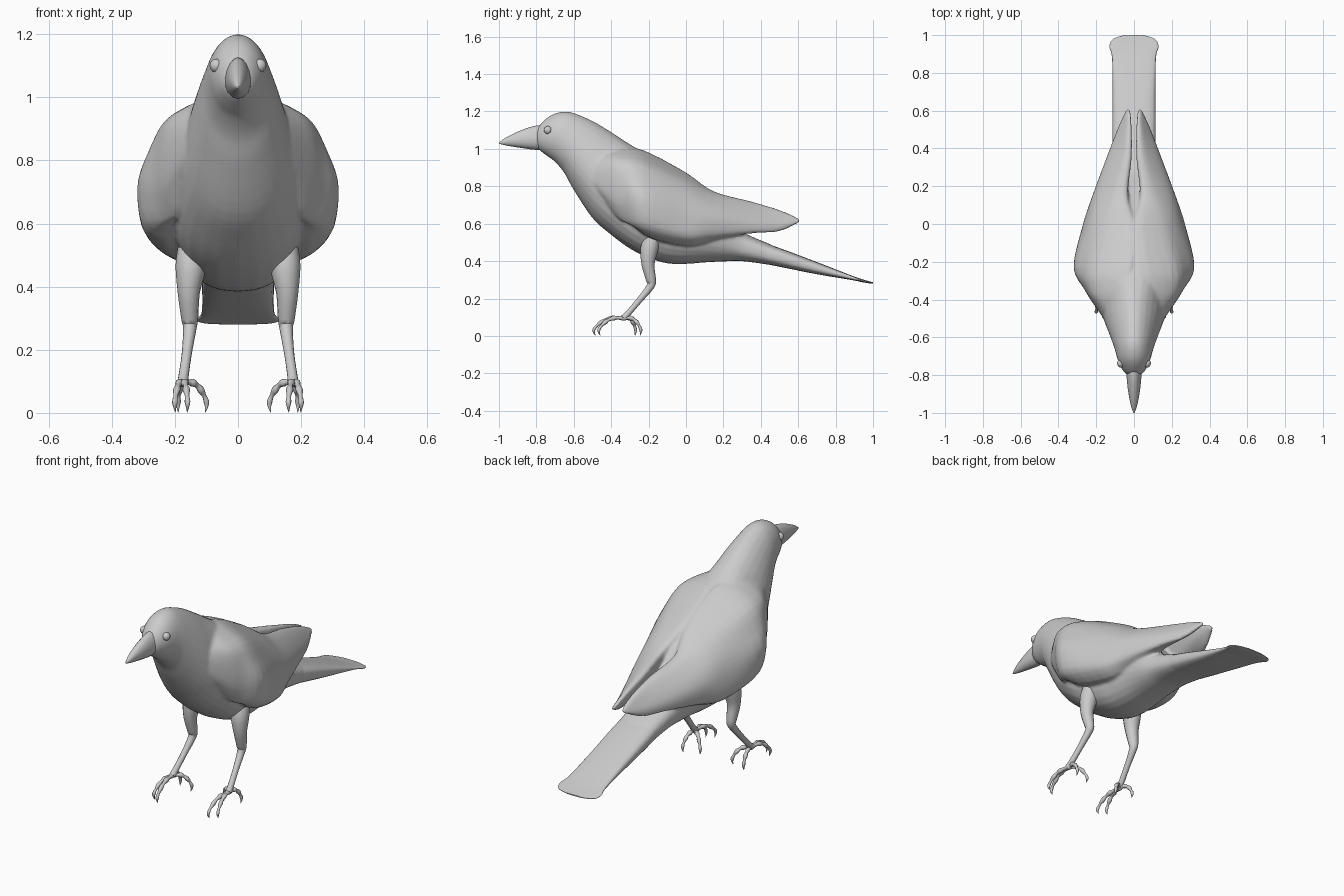
import bpy, bmesh, math
from mathutils import Vector

if "Cube" in bpy.data.objects:
    bpy.data.objects.remove(bpy.data.objects["Cube"])

grey = bpy.data.materials.new("plumage_grey")
grey.diffuse_color = (0.6, 0.6, 0.6, 1)
grey.use_nodes = True
grey.node_tree.nodes["Principled BSDF"].inputs["Base Color"].default_value = grey.diffuse_color


def spline(pts, steps, closed=False):
    """Catmull-Rom through tuples of any size."""
    n, out = len(pts), []
    for i in range(n if closed else n - 1):
        p = [pts[(i + k) % n] if closed else pts[min(max(i + k, 0), n - 1)]
             for k in (-1, 0, 1, 2)]
        for s in range(steps):
            t = s / steps
            out.append(tuple(
                0.5 * (2 * b + (c - a) * t + (2 * a - 5 * b + 4 * c - d) * t * t
                       + (3 * b - a - 3 * c + d) * t ** 3)
                for a, b, c, d in zip(*p)))
    return out if closed else out + [tuple(pts[-1])]


def finish(name, bm, mirror=False):
    bmesh.ops.recalc_face_normals(bm, faces=bm.faces[:])
    me = bpy.data.meshes.new(name)
    bm.to_mesh(me)
    bm.free()
    me.materials.append(grey)
    me.polygons.foreach_set("use_smooth", [True] * len(me.polygons))
    me.set_sharp_from_angle(angle=math.radians(50))
    ob = bpy.data.objects.new(name, me)
    bpy.context.collection.objects.link(ob)
    if mirror:
        mod = ob.modifiers.new("mirror", 'MIRROR')
        mod.use_mirror_merge = False
    return ob


def loft(bm, rings):
    """Skin a row of equal-sized rings and cap both ends."""
    rows = [[bm.verts.new(p) for p in r] for r in rings]
    n = len(rows[0])
    for a, b in zip(rows, rows[1:]):
        for i in range(n):
            j = (i + 1) % n
            bm.faces.new((a[i], a[j], b[j], b[i]))
    bm.faces.new(rows[0])
    bm.faces.new(rows[-1][::-1])


def oval_loft(bm, sections, n=28, steps=4):
    """Sections are (y, top z, bottom z, half width, squareness, upward taper)."""
    rings = []
    for y, top, bot, w, e, k in spline(sections, steps):
        ring = []
        for i in range(n):
            a = 2 * math.pi * i / n
            c, s = math.cos(a), math.sin(a)
            ring.append((math.copysign(abs(c) ** e, c) * w * (1 - k * s), y,
                         (top + bot) / 2 + math.copysign(abs(s) ** e, s) * (top - bot) / 2))
        rings.append(ring)
    loft(bm, rings)


def tube(name, pts, n=10, steps=3):
    """Tapered tube through (x, y, z, radius), mirrored to the other side."""
    path = spline(pts, steps)
    rings = []
    for i, p in enumerate(path):
        tan = Vector(path[min(i + 1, len(path) - 1)][:3]) - Vector(path[max(i - 1, 0)][:3])
        tan.normalize()
        u = tan.cross(Vector((1, 0.2, 0))).normalized()
        v = tan.cross(u)
        rings.append([Vector(p[:3]) + p[3] * (u * math.cos(2 * math.pi * k / n)
                      + v * math.sin(2 * math.pi * k / n)) for k in range(n)])
    bm = bmesh.new()
    loft(bm, rings)
    return finish(name, bm, True)


# Head and body
body = bmesh.new()
oval_loft(body, [
    (-0.80, 1.10, 1.01, 0.035, 1, 0), (-0.78, 1.13, 0.99, 0.056, 1, 0),
    (-0.74, 1.168, 0.96, 0.079, 1, 0), (-0.70, 1.19, 0.93, 0.092, 1, 0),
    (-0.65, 1.20, 0.87, 0.106, 1, .05), (-0.60, 1.192, 0.78, 0.124, 1, .1),
    (-0.50, 1.15, 0.63, 0.160, 1, .18), (-0.40, 1.09, 0.54, 0.185, 0.95, .24),
    (-0.30, 1.025, 0.467, 0.205, 0.9, .18), (-0.20, 0.965, 0.417, 0.205, 0.85, .08),
    (-0.10, 0.91, 0.388, 0.195, 0.82, .05), (0.0, 0.855, 0.385, 0.185, 0.82, 0),
    (0.10, 0.775, 0.393, 0.17, 0.85, 0), (0.20, 0.67, 0.398, 0.15, 0.85, 0),
    (0.30, 0.56, 0.40, 0.125, 0.8, 0), (0.45, 0.49, 0.38, 0.113, 0.75, 0),
    (0.52, 0.455, 0.372, 0.107, 0.7, 0)])

# Folded wings: (y, ring of x/z points from the inner top round the outside)
wing = [
    (-0.52, [(.11, .95), (.125, .93), (.14, .89), (.145, .84), (.12, .84), (.10, .88)]),
    (-0.44, [(.09, .98), (.165, .945), (.198, .87), (.198, .76), (.15, .74), (.10, .88)]),
    (-0.35, [(.05, 1.0), (.205, .945), (.253, .85), (.254, .70), (.19, .62), (.10, .80)]),
    (-0.23, [(-.01, .972), (.195, .936), (.284, .82), (.320, .71), (.287, .575), (.15, .58)]),
    (0.0, [(-.01, .850), (.13, .838), (.225, .75), (.266, .63), (.253, .52), (.13, .505)]),
    (0.15, [(.03, .745), (.095, .765), (.18, .70), (.219, .62), (.20, .53), (.10, .53)]),
    (0.35, [(.012, .70), (.05, .715), (.11, .66), (.144, .60), (.132, .548), (.05, .585)]),
    (0.50, [(.012, .665), (.035, .670), (.065, .633), (.088, .59), (.077, .558), (.028, .60)]),
    (0.61, [(.02, .624), (.028, .626), (.036, .620), (.04, .612), (.036, .608), (.024, .612)])]
rows = spline([(y,) + tuple(v for p in ring for v in p) for y, ring in wing], 4)
for side in (1, -1):
    loft(body, [[(x * side, r[0], z) for x, z in
                 spline(list(zip(r[1::2], r[2::2])), 4, True)] for r in rows])

# Fuse wings into the body and soften the joins
torso = finish("body_and_wings", body)
fuse = torso.modifiers.new("fuse", 'REMESH')
fuse.mode = 'VOXEL'
fuse.voxel_size = 0.009
fuse.use_smooth_shade = True
soften = torso.modifiers.new("soften", 'SMOOTH')
soften.factor = 0.5
soften.iterations = 5

# Flat tail
bm = bmesh.new()
oval_loft(bm, [
    (0.30, 0.54, 0.41, 0.11, 0.8, 0), (0.50, 0.47, 0.37, 0.115, 0.7, 0),
    (0.70, 0.395, 0.33, 0.113, 0.65, 0), (0.88, 0.325, 0.300, 0.116, 0.6, 0),
    (0.94, 0.304, 0.288, 0.13, 0.6, 0), (0.98, 0.292, 0.281, 0.11, 0.6, 0),
    (1.0, 0.287, 0.281, 0.05, 0.6, 0)])
finish("tail", bm)

# Beak
bm = bmesh.new()
oval_loft(bm, [
    (-1.0, 1.034, 1.028, 0.003, 1, 0), (-0.96, 1.062, 1.018, 0.017, 1, 0),
    (-0.88, 1.10, 1.005, 0.032, 1, .1), (-0.80, 1.125, 0.995, 0.040, 1, .15),
    (-0.73, 1.125, 1.0, 0.045, 1, .15)], n=16)
finish("beak", bm)

# Eyes
bm = bmesh.new()
bmesh.ops.create_uvsphere(bm, u_segments=16, v_segments=10, radius=0.022)
bmesh.ops.translate(bm, verts=bm.verts[:], vec=(0.068, -0.738, 1.10))
finish("eyes", bm, True)

# Legs
tube("legs", [(.145, -.18, .52, .046), (.150, -.197, .46, .048), (.156, -.203, .38, .035),
              (.153, -.187, .30, .027), (.153, -.19, .265, .021), (.162, -.25, .19, .016),
              (.172, -.31, .12, .016), (.175, -.335, .095, .018)], n=14)

# Toes: tip x and y, each arching from the ankle over knuckles to a hooked claw
for name, tx, ty in (("inner_toes", .10, -.27), ("middle_toes", .16, -.492),
                     ("outer_toes", .20, -.465), ("hind_toes", .19, -.242)):
    def at(f, z, r):
        return (.175 + (tx - .175) * f, -.33 + (ty + .33) * f, z, r)
    tube(name, [at(0, .095, .014), at(.25, .097, .009), at(.42, .095, .013),
                at(.6, .087, .008), at(.76, .073, .012), at(.9, .055, .007),
                at(1, .035, .009), at(1.0, .018, .005), at(.95, .002, .001)], n=8)
